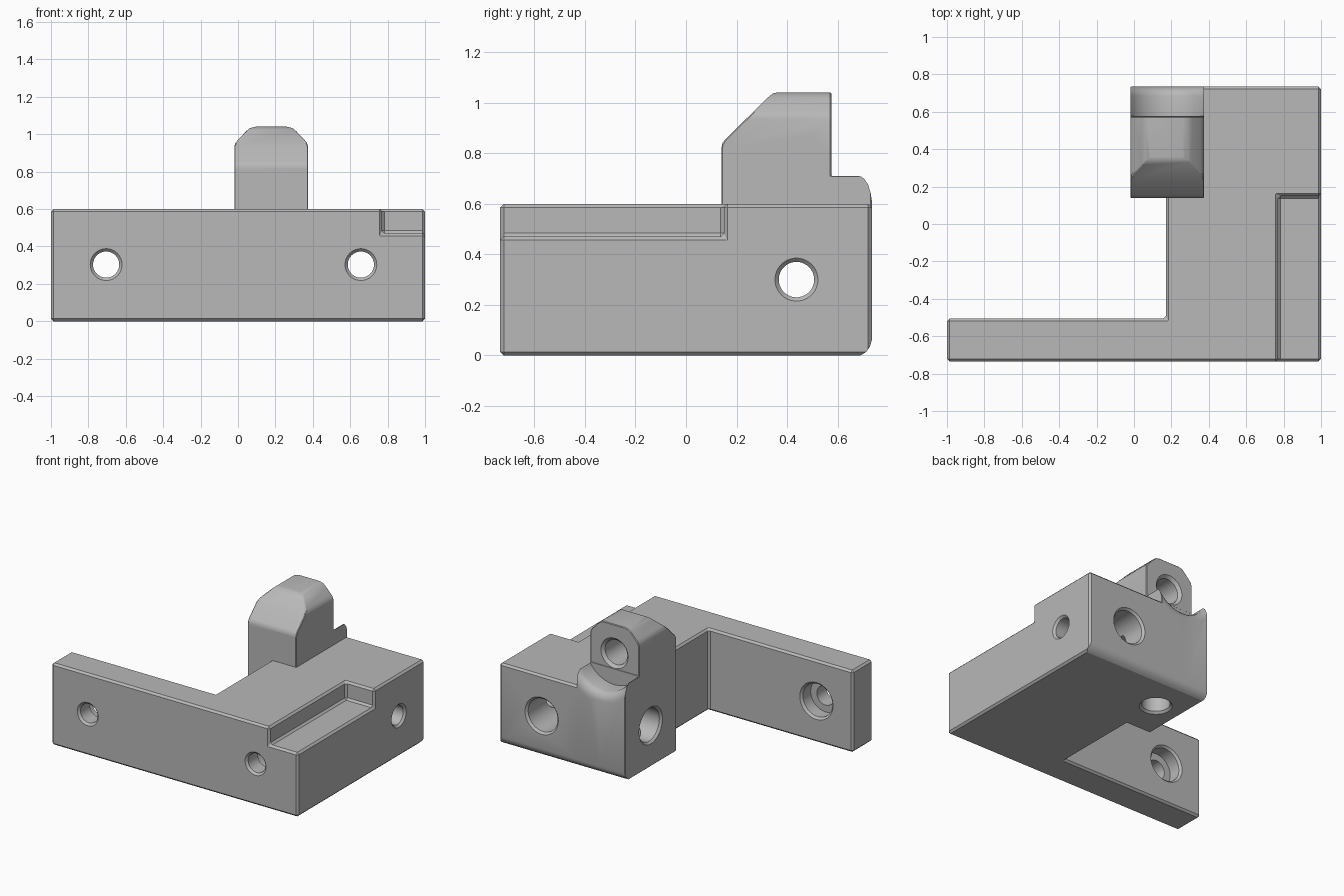
import bpy, bmesh, math

cube = bpy.data.objects.get("Cube")
if cube:
    bpy.data.objects.remove(cube, do_unlink=True)

grey = bpy.data.materials.new("plain_grey")
grey.use_nodes = True
grey.diffuse_color = (0.48, 0.48, 0.48, 1)
grey.node_tree.nodes["Principled BSDF"].inputs["Base Color"].default_value = grey.diffuse_color


def place(axis, u, v, t):
    return {"x": (t, u, v), "y": (u, t, v), "z": (u, v, t)}[axis]


def loft(name, axis, rings):
    """Close a stack of equal 2D loops, each given as (position, points)."""
    bm = bmesh.new()
    loops = [[bm.verts.new(place(axis, u, v, t)) for u, v in pts] for t, pts in rings]
    for a, b in zip(loops, loops[1:]):
        for i in range(len(a)):
            j = (i + 1) % len(a)
            bm.faces.new((a[i], a[j], b[j], b[i]))
    bm.faces.new(loops[0])
    bm.faces.new(loops[-1])
    bmesh.ops.recalc_face_normals(bm, faces=bm.faces)
    mesh = bpy.data.meshes.new(name)
    bm.to_mesh(mesh)
    bm.free()
    mesh.materials.append(grey)
    obj = bpy.data.objects.new(name, mesh)
    bpy.context.collection.objects.link(obj)
    return obj


def prism(name, axis, pts, lo, hi):
    return loft(name, axis, [(lo, pts), (hi, pts)])


def bore(name, axis, u, v, stations, sides=64):
    """Turned cutter: (position, radius) stations along an axis."""
    turn = [math.tau * i / sides for i in range(sides)]
    return loft(name, axis, [(t, [(u + r * math.cos(a), v + r * math.sin(a)) for a in turn])
                             for t, r in stations])


def bake(obj):
    graph = bpy.context.evaluated_depsgraph_get()
    mesh = bpy.data.meshes.new_from_object(obj.evaluated_get(graph))
    obj.modifiers.clear()
    obj.data = mesh


def combine(obj, other, operation):
    mod = obj.modifiers.new("combine", "BOOLEAN")
    mod.operation, mod.object, mod.solver = operation, other, "EXACT"
    bake(obj)
    bpy.data.objects.remove(other, do_unlink=True)


def chamfer(obj, width):
    mod = obj.modifiers.new("chamfer", "BEVEL")
    mod.width, mod.segments = width, 1
    mod.limit_method, mod.angle_limit = "ANGLE", math.radians(50)
    bake(obj)


# L-shaped body with a corner recess
BACK = 0.735
bracket = prism("bracket", "z", [(-1, -BACK), (1, -BACK), (1, BACK), (0.17, BACK),
                                 (0.17, -0.505), (-1, -0.505)], 0, 0.6)
combine(bracket, prism("recess", "x", [(-0.9, 0.47), (0.15, 0.47), (0.15, 0.8), (-0.9, 0.8)],
                       0.77, 1.2), "DIFFERENCE")
chamfer(bracket, 0.014)

# Upright column: side outline trimmed by the rounded front outline
column = prism("column", "x", [(0.14, 0), (BACK, 0), (BACK, 0.712), (0.575, 0.712),
                               (0.575, 1.04), (0.36, 1.04), (0.345, 1.037), (0.33, 1.026),
                               (0.155, 0.855), (0.144, 0.84), (0.14, 0.82)], -0.02, 0.375)
half = [(0.215, -0.1), (0.215, 0.7), (0.1975, 0.8), (0.1975, 0.935), (0.19, 0.955),
        (0.178, 0.97), (0.135, 1.015), (0.115, 1.032), (0.085, 1.04), (0.085, 1.1)]
outline = [(0.1775 + x, z) for x, z in half] + [(0.1775 - x, z) for x, z in reversed(half)]
combine(column, prism("column_outline", "y", outline, 0, 1), "INTERSECT")
chamfer(column, 0.016)
combine(bracket, column, "UNION")

# Softened lower back edge
combine(bracket, prism("edge_cutter", "x", [(0.685, -0.02), (0.69, 0), (0.713, 0.014),
                                            (0.728, 0.035), (BACK, 0.06), (0.78, 0.07),
                                            (0.78, -0.02)], -1.2, 1.2), "DIFFERENCE")

# Tool clearance trough, flared at the back
combine(bracket, bore("trough", "y", 0.1775, 0.83, [(0.577, 0.23), (0.685, 0.23), (0.705, 0.237),
                                                   (0.72, 0.25), (0.73, 0.27), (BACK, 0.29),
                                                   (0.8, 0.3)]), "DIFFERENCE")

# Counterbored bolt holes from front to back
for x, seat_end in ((-0.705, -0.505), (0.657, BACK)):
    combine(bracket, bore("bolt_hole", "y", x, 0.303, [
        (-BACK - 0.02, 0.105), (-BACK + 0.015, 0.07), (-0.61, 0.07), (-0.61, 0.12),
        (seat_end - 0.015, 0.12), (seat_end + 0.015, 0.15)]), "DIFFERENCE")

# Counterbored cross hole, adjusting hole from below and blind hole in the head
combine(bracket, bore("cross_hole", "x", 0.437, 0.3, [
    (-0.035, 0.15), (-0.005, 0.12), (0.55, 0.12), (0.55, 0.07), (0.985, 0.07),
    (1.02, 0.105)]), "DIFFERENCE")
combine(bracket, bore("lower_hole", "z", 0.1775, 0.437, [
    (-0.015, 0.125), (0.015, 0.095), (0.3, 0.095)]), "DIFFERENCE")
combine(bracket, bore("head_hole", "y", 0.1775, 0.83, [
    (0.28, 0.09), (0.555, 0.09), (0.595, 0.13)]), "DIFFERENCE")

# Smooth curves, crisp edges
for o in bpy.context.selected_objects:
    o.select_set(False)
bracket.select_set(True)
bpy.context.view_layer.objects.active = bracket
bpy.ops.object.shade_smooth_by_angle(angle=math.radians(28))
